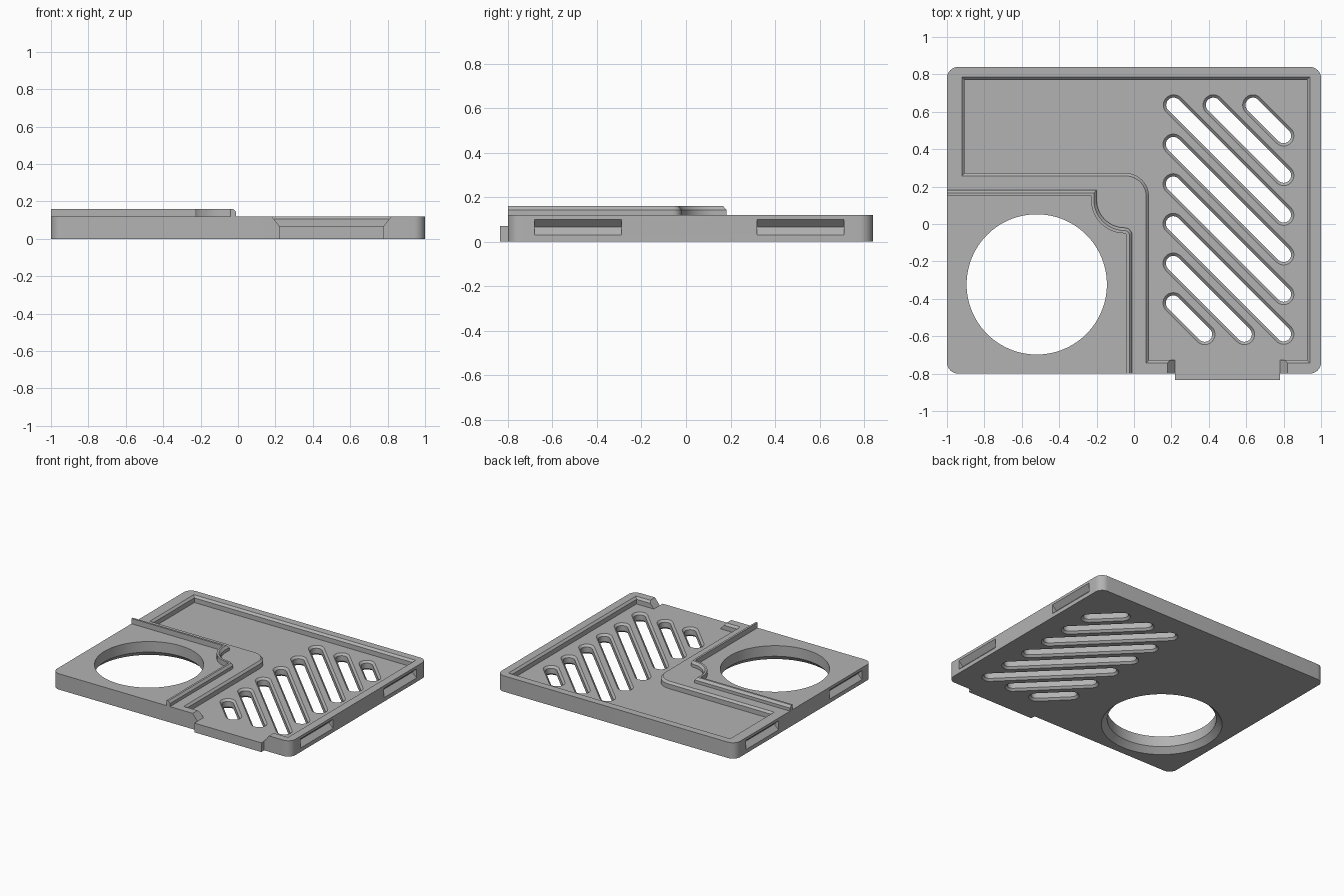
import bpy, bmesh
from math import sin, cos, radians
from mathutils import Vector, Matrix

cube = bpy.data.objects.get("Cube")
if cube:
    bpy.data.objects.remove(cube, do_unlink=True)

grey = bpy.data.materials.new("plain grey")
grey.use_nodes = True
COLOUR = (0.45, 0.45, 0.45, 1)
grey.diffuse_color = COLOUR
grey.node_tree.nodes["Principled BSDF"].inputs["Base Color"].default_value = COLOUR


def arc(cx, cy, r, start, end, n=12):
    angles = [radians(start + (end - start) * i / n) for i in range(n + 1)]
    return [(cx + r * cos(a), cy + r * sin(a)) for a in angles]


def offset(points, d, closed=True):
    """Shift a path to its left by d with mitred corners."""
    pts = [Vector(p) for p in points]
    n, out = len(pts), []
    for i, p in enumerate(pts):
        before = p - pts[i - 1] if closed or i > 0 else pts[1] - p
        after = pts[(i + 1) % n] - p if closed or i < n - 1 else before
        a, b = (Vector((-v.y, v.x)).normalized() for v in (before, after))
        out.append(tuple(p + (a + b) * (d / (1 + a.dot(b)))))
    return out


def loft(name, rings, matrix=None):
    """Solid through stacked outlines, each given as (outline, z)."""
    bm = bmesh.new()
    loops = [[bm.verts.new((x, y, z)) for x, y in outline] for outline, z in rings]
    bm.faces.new(loops[0][::-1])
    bm.faces.new(loops[-1])
    for low, high in zip(loops, loops[1:]):
        for i in range(len(low)):
            j = (i + 1) % len(low)
            bm.faces.new((low[i], low[j], high[j], high[i]))
    if matrix:
        bm.transform(matrix)
    bmesh.ops.recalc_face_normals(bm, faces=bm.faces)
    mesh = bpy.data.meshes.new(name)
    bm.to_mesh(mesh)
    bm.free()
    mesh.materials.append(grey)
    obj = bpy.data.objects.new(name, mesh)
    bpy.context.collection.objects.link(obj)
    return obj


def prism(name, outline, levels, matrix=None):
    """Levels are (z, inset) pairs."""
    return loft(name, [(offset(outline, d), z) for z, d in levels], matrix)


def combine(target, tool, operation="DIFFERENCE"):
    tool.hide_render = True
    mod = target.modifiers.new("combine", "BOOLEAN")
    mod.object, mod.operation, mod.solver = tool, operation, "EXACT"
    bpy.context.view_layer.objects.active = target
    bpy.ops.object.modifier_apply(modifier=mod.name)
    bpy.data.objects.remove(tool, do_unlink=True)


UPRIGHT = Matrix.Rotation(radians(90), 4, "X")  # outline in x-z, depth towards -y
FLOOR, TOP, BEVEL = 0.07, 0.12, 0.015

# Base plate with rounded corners
R = 0.06
corners = [(1 - R, -0.8 + R, -90), (1 - R, 0.84 - R, 0),
           (-1 + R, 0.84 - R, 90), (-1 + R, -0.8 + R, 180)]
outline = [p for x, y, a in corners for p in arc(x, y, R, a, a + 90, 8)]
plate = prism("base_plate", outline, [(0, 0), (TOP, 0)])

# Front tongue
tongue = [(0.22, -0.835), (0.78, -0.835), (0.78, -0.77), (0.22, -0.77)]
combine(plate, prism("tongue", tongue, [(0, 0), (FLOOR, 0)]), "UNION")

# L-shaped recess with a bevelled rim
recess = [(0.065, -0.743), (0.94, -0.743), (0.94, 0.785), (-0.92, 0.785), (-0.92, 0.257)]
recess += arc(-0.045, 0.147, 0.11, 90, 0)
combine(plate, prism("recess_cutter", recess,
        [(FLOOR, BEVEL), (TOP - BEVEL, BEVEL), (TOP + BEVEL, -BEVEL)]))

# Front opening with sloped sides
opening = [(0.22, FLOOR), (0.78, FLOOR), (0.86, 0.17), (0.14, 0.17)]
combine(plate, prism("opening_cutter", opening, [(0.7, 0), (0.9, 0)], UPRIGHT))

# Round hole, flared underneath
hole = arc(-0.52, -0.323, 0.375, 0, 360, 96)[:-1]
combine(plate, prism("hole_cutter", hole, [(-0.02, -0.06), (0.04, 0), (0.2, 0)]))

# Diagonal vent slots, bevelled above and below
X0, X1, Y0, Y1, STEP = 0.21, 0.8, -0.59, 0.636, 0.212
for k in range(-1, 7):
    c = k * STEP
    ax, bx = max(X0, c - Y1), min(X1, c - Y0)
    slot = arc(ax, c - ax, 0.04, 45, 225) + arc(bx, c - bx, 0.04, 225, 405)
    combine(plate, prism("slot_cutter", slot, [
        (-BEVEL, -2 * BEVEL), (BEVEL, 0), (FLOOR - BEVEL, 0), (FLOOR + BEVEL, -2 * BEVEL)]))

# V-shaped grip notches on both sides
for side in (-1, 1):
    notch = [(side * 1.01, 0.02), (side * 1.01, 0.11), (side * 0.965, 0.065)]
    for start in (-0.71, 0.29):
        combine(plate, prism("notch_cutter", notch, [(start, 0), (start + 0.39, 0)], UPRIGHT))

# Raised lip around the hole area, bevelled on its outer edge
path = [(-1, 0.182), (-0.2, 0.182)] + arc(-0.05, 0.13, 0.15, 180, 270)
path += arc(-0.05, -0.06, 0.04, 90, 0, 8)[1:] + [(-0.01, -0.8)]
inner = offset(path, -0.03, False)[::-1]
lip = loft("raised_lip", [(offset(path, -d, False) + inner, z)
                          for z, d in ((TOP, 0), (0.143, 0), (0.16, BEVEL))])

# Smooth curved walls, keep edges sharp
for obj in (plate, lip):
    bpy.ops.object.select_all(action="DESELECT")
    obj.select_set(True)
    bpy.context.view_layer.objects.active = obj
    bpy.ops.object.shade_smooth_by_angle(angle=radians(25))
